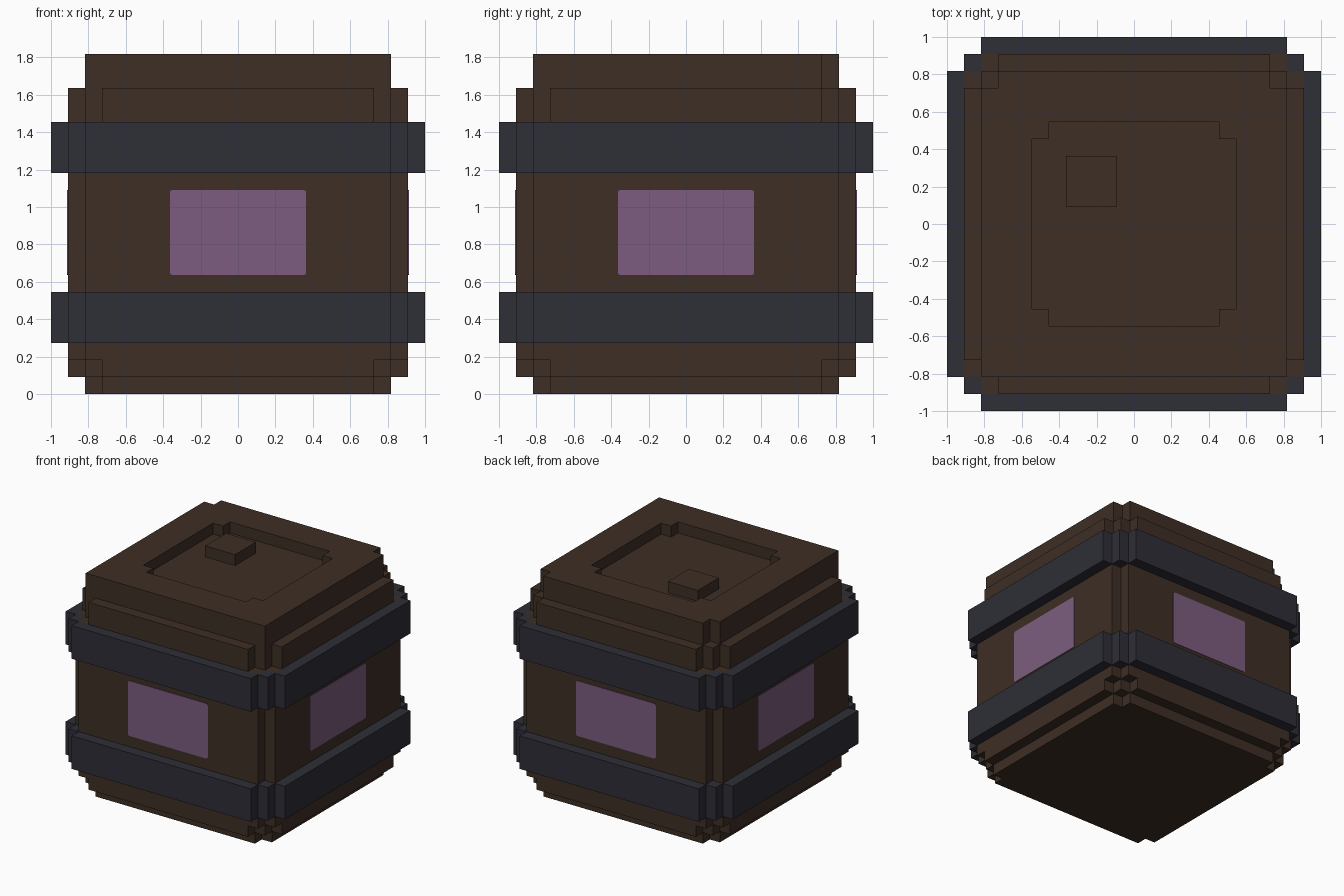
import bpy, bmesh, math
from mathutils import Matrix

if "Cube" in bpy.data.objects:
    bpy.data.objects.remove(bpy.data.objects["Cube"])

U = 1 / 11  # block unit: the widest part is 22 units


def material(name, color):
    m = bpy.data.materials.new(name)
    m.diffuse_color = (*color, 1)
    m.use_nodes = True
    m.node_tree.nodes["Principled BSDF"].inputs["Base Color"].default_value = m.diffuse_color
    return m


WOOD = material("dark_wood", (0.048, 0.0275, 0.018))
IRON = material("dark_iron", (0.0273, 0.0273, 0.0382))
PURPLE = material("purple_label", (0.202, 0.108, 0.212))

# Corner profiles, running from the right side round to the back
PLAIN = lambda h: [(h, h)]
NOTCH = lambda h: [(h, h - 1), (h - 1, h - 1), (h - 1, h)]
DOUBLE = lambda h: [(h, h - 2), (h - 1, h - 2), (h - 1, h - 1), (h - 2, h - 1), (h - 2, h)]


def outline(corners):
    """Join four corner profiles: back right, back left, front left, front right."""
    pts = []
    for i, corner in enumerate(corners):
        for x, y in corner:
            for _ in range(i):
                x, y = -y, x
            pts.append((x, y))
    return pts


def prism(name, mat, loop, z0, z1, hole=None):
    bm = bmesh.new()
    edges = []
    for pts in [loop] + ([hole] if hole else []):
        vs = [bm.verts.new((x * U, y * U, z0 * U)) for x, y in pts]
        if hole:
            edges += [bm.edges.new((vs[i - 1], vs[i])) for i in range(len(vs))]
        else:
            bm.faces.new(vs)
    if hole:
        bmesh.ops.triangle_fill(bm, edges=edges, use_beauty=True)
    ext = bmesh.ops.extrude_face_region(bm, geom=bm.faces[:], use_keep_orig=True)
    top = [g for g in ext["geom"] if isinstance(g, bmesh.types.BMVert)]
    bmesh.ops.translate(bm, verts=top, vec=(0, 0, (z1 - z0) * U))
    bmesh.ops.recalc_face_normals(bm, faces=bm.faces[:])
    return finish(name, mat, bm)


def finish(name, mat, bm):
    me = bpy.data.meshes.new(name)
    bm.to_mesh(me)
    bm.free()
    me.materials.append(mat)
    ob = bpy.data.objects.new(name, me)
    bpy.context.collection.objects.link(ob)
    return ob


# Barrel body, in stepped layers
prism("base", WOOD, outline([NOTCH(9)] * 4), 0, 1)
prism("lower_rim", WOOD, outline([DOUBLE(10)] * 4), 1, 2)
prism("barrel_body", WOOD, outline([NOTCH(10)] * 4), 2, 16)
prism("upper_rim", WOOD, outline([DOUBLE(10)] * 4), 16, 18)

# Lid with notched back corners and a sunken centre
lid = outline([NOTCH(9), NOTCH(9), PLAIN(9), PLAIN(9)])
prism("lid_base", WOOD, lid, 18, 19)
prism("lid_border", WOOD, lid, 19, 20, hole=outline([NOTCH(6)] * 4))

# Bung block in the sunken lid
prism("bung", WOOD, [(-4, 1), (-1, 1), (-1, 4), (-4, 4)], 19, 20)

# Metal hoops
for name, z in (("lower_hoop", 3), ("upper_hoop", 13)):
    prism(name, IRON, outline([DOUBLE(11)] * 4), z, z + 3)

# Thin rounded label plates on all four sides
for i, side in enumerate(("front", "right", "back", "left")):
    bm = bmesh.new()
    bmesh.ops.create_cube(bm, size=1)
    bmesh.ops.scale(bm, verts=bm.verts[:], vec=(8 * U, 0.008, 5 * U))
    ends = [e for e in bm.edges if abs(e.verts[0].co.y - e.verts[1].co.y) > 0.004]
    bmesh.ops.bevel(bm, geom=ends, offset=0.012, segments=2, profile=0.5, affect='EDGES')
    bmesh.ops.translate(bm, verts=bm.verts[:], vec=(0, -10 * U, 9.5 * U))
    bmesh.ops.rotate(bm, verts=bm.verts[:], cent=(0, 0, 0),
                     matrix=Matrix.Rotation(i * math.pi / 2, 3, 'Z'))
    finish(side + "_label", PURPLE, bm)
